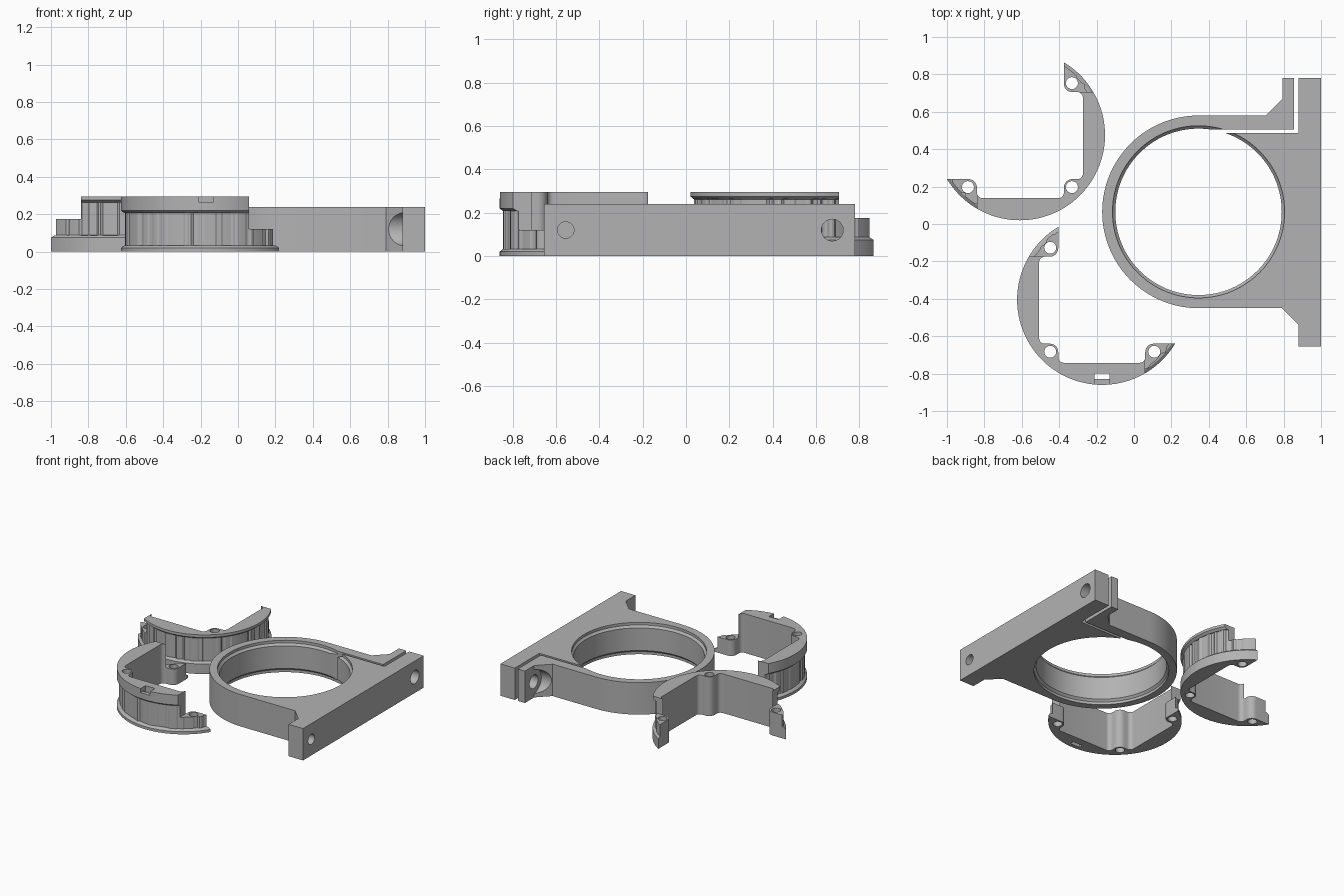
import bpy, bmesh, random
from math import sin, cos, pi, radians, tau
from mathutils import Vector, Matrix

random.seed(4)
if "Cube" in bpy.data.objects:
    bpy.data.objects.remove(bpy.data.objects["Cube"])

grey = bpy.data.materials.new("plain_grey")
grey.use_nodes = True
grey.diffuse_color = (0.45, 0.45, 0.45, 1)
grey.node_tree.nodes["Principled BSDF"].inputs["Base Color"].default_value = grey.diffuse_color


def loft(name, rings):
    """Closed solid skinned through rings of equal length."""
    bm = bmesh.new()
    loops = [[bm.verts.new(p) for p in ring] for ring in rings]
    n = len(loops[0])
    for a, b in zip(loops, loops[1:]):
        for i in range(n):
            j = (i + 1) % n
            bm.faces.new((a[i], a[j], b[j], b[i]))
    bm.faces.new(loops[0][::-1])
    bm.faces.new(loops[-1])
    bmesh.ops.recalc_face_normals(bm, faces=bm.faces)
    mesh = bpy.data.meshes.new(name)
    bm.to_mesh(mesh)
    bm.free()
    mesh.materials.append(grey)
    obj = bpy.data.objects.new(name, mesh)
    bpy.context.collection.objects.link(obj)
    return obj


def prism(name, outline, z0, z1):
    return loft(name, [[(x, y, z) for x, y in outline] for z in (z0, z1)])


def lathe(name, profile, steps, centre=(0, 0)):
    """Each profile entry is (radius or list of radii, z)."""
    rings = []
    for r, z in profile:
        radii = r if isinstance(r, list) else [r] * steps
        rings.append([(centre[0] + q * cos(tau * i / steps),
                       centre[1] + q * sin(tau * i / steps), z) for i, q in enumerate(radii)])
    return loft(name, rings)


def box(x0, x1, y0, y1, z0, z1):
    return prism("cutter", [(x0, y0), (x1, y0), (x1, y1), (x0, y1)], z0, z1)


def rod_x(x0, x1, y, z, r):
    ring = [(y + r * cos(tau * i / 48), z + r * sin(tau * i / 48)) for i in range(48)]
    return loft("cutter", [[(x, a, b) for a, b in ring] for x in (x0, x1)])


def cut(obj, cutter):
    cutter.hide_render = True
    mod = obj.modifiers.new("cut", "BOOLEAN")
    mod.operation, mod.solver, mod.object = "DIFFERENCE", "EXACT", cutter
    bpy.context.view_layer.objects.active = obj
    bpy.ops.object.modifier_apply(modifier=mod.name)
    bpy.data.objects.remove(cutter)


def finish(obj):
    bpy.ops.object.select_all(action="DESELECT")
    obj.select_set(True)
    bpy.context.view_layer.objects.active = obj
    bpy.ops.object.shade_smooth_by_angle(angle=radians(20))


def rounded(corners):
    """Outline whose corners (x, y, radius) are filleted."""
    out = []
    for i, (x, y, r) in enumerate(corners):
        p = Vector((x, y))
        if not r:
            out.append((x, y))
            continue
        a = (Vector(corners[i - 1][:2]) - p).normalized()
        b = (Vector(corners[(i + 1) % len(corners)][:2]) - p).normalized()
        for k in range(9):
            t = k / 8 * pi / 2
            out.append(tuple(p + r * (a * (1 - sin(t)) + b * (1 - cos(t)))))
    return out


# Split clamp with its mounting bar
H = 0.24
CX, CY, R = 0.345, 0.065, 0.515
outline = [(CX + R * cos(pi / 2 + pi * i / 64), CY + R * sin(pi / 2 + pi * i / 64)) for i in range(65)]
outline += [(0.79, -0.45), (0.88, -0.54), (0.88, -0.655), (1, -0.655),
            (1, 0.78), (0.795, 0.78), (0.795, 0.67), (0.705, 0.58)]
clamp = prism("split_clamp", outline, 0, H)
# bore with a recessed lip at both ends
cut(clamp, lathe("cutter", [(0.46, -0.02), (0.46, 0.02), (0.445, 0.035),
                            (0.445, 0.205), (0.46, 0.22), (0.46, 0.26)], 128, (CX, CY)))
# clamping slit
cut(clamp, prism("cutter", [(0.36, 0.487), (0.88, 0.487), (0.88, 0.9), (0.855, 0.9),
                            (0.855, 0.505), (0.36, 0.505)], -0.1, 0.4))
# screw holes and head clearances
for y, r, seat in ((-0.555, 0.038, 0.88), (0.675, 0.05, 0.795)):
    cut(clamp, rod_x(seat - 0.25, seat, y, H / 2, 0.09))
    cut(clamp, rod_x(seat - 0.05, 1.1, y, H / 2, r))
finish(clamp)

# Knurled half shells
T = 0.295
P, W, S = 0.235, 0.337, 0.23
STEPS = 240


def half_shell(name, keep_low):
    knurl = []
    while len(knurl) < STEPS:
        knurl += [random.choice((0.428, 0.433, 0.439))] * random.choice((1, 2, 2, 3))
    knurl = knurl[:STEPS]
    shell = lathe(name, [(0.455, 0), (0.455, 0.02), (0.44, 0.032), (knurl, 0.033),
                         (knurl, 0.207), (0.44, 0.208), (0.455, 0.22), (0.455, T)], STEPS)
    # pocket leaving three screw posts
    pocket = rounded([(-P, 0.6, 0), (-P, S, 0.045), (-W, S, 0.03), (-W, -P, 0.03),
                      (-P, -P, 0.045), (-P, -W, 0.03), (S, -W, 0.03), (S, -P, 0.045),
                      (0.6, -P, 0), (0.6, 0.6, 0)])
    cut(shell, prism("cutter", pocket, -0.1, 0.4))
    # half-lap ends
    z0, z1 = (0.12, 0.4) if keep_low else (-0.1, 0.12)
    cut(shell, box(S, 0.6, -0.6, 0.6, z0, z1))
    cut(shell, box(-0.6, 0.6, S, 0.6, z0, z1))
    for x, y in ((-1, 1), (-1, -1), (1, -1)):
        cut(shell, lathe("cutter", [(0.032, -0.1), (0.032, 0.4)], 32, (x * 0.278, y * 0.278)))
    return shell


front_shell = half_shell("front_half_shell", True)
# wire slot with a notch in the rim
cut(front_shell, box(-0.04, 0.04, -0.425, -0.395, -0.1, 0.4))
cut(front_shell, box(-0.04, 0.04, -0.6, -0.395, 0.265, 0.4))
front_shell.data.transform(Matrix.Translation((-0.17, -0.405, 0)))
finish(front_shell)

back_shell = half_shell("back_half_shell", False)
back_shell.data.transform(Matrix.Translation((-0.61, 0.475, T)) @ Matrix.Rotation(pi, 4, "Y"))
finish(back_shell)
